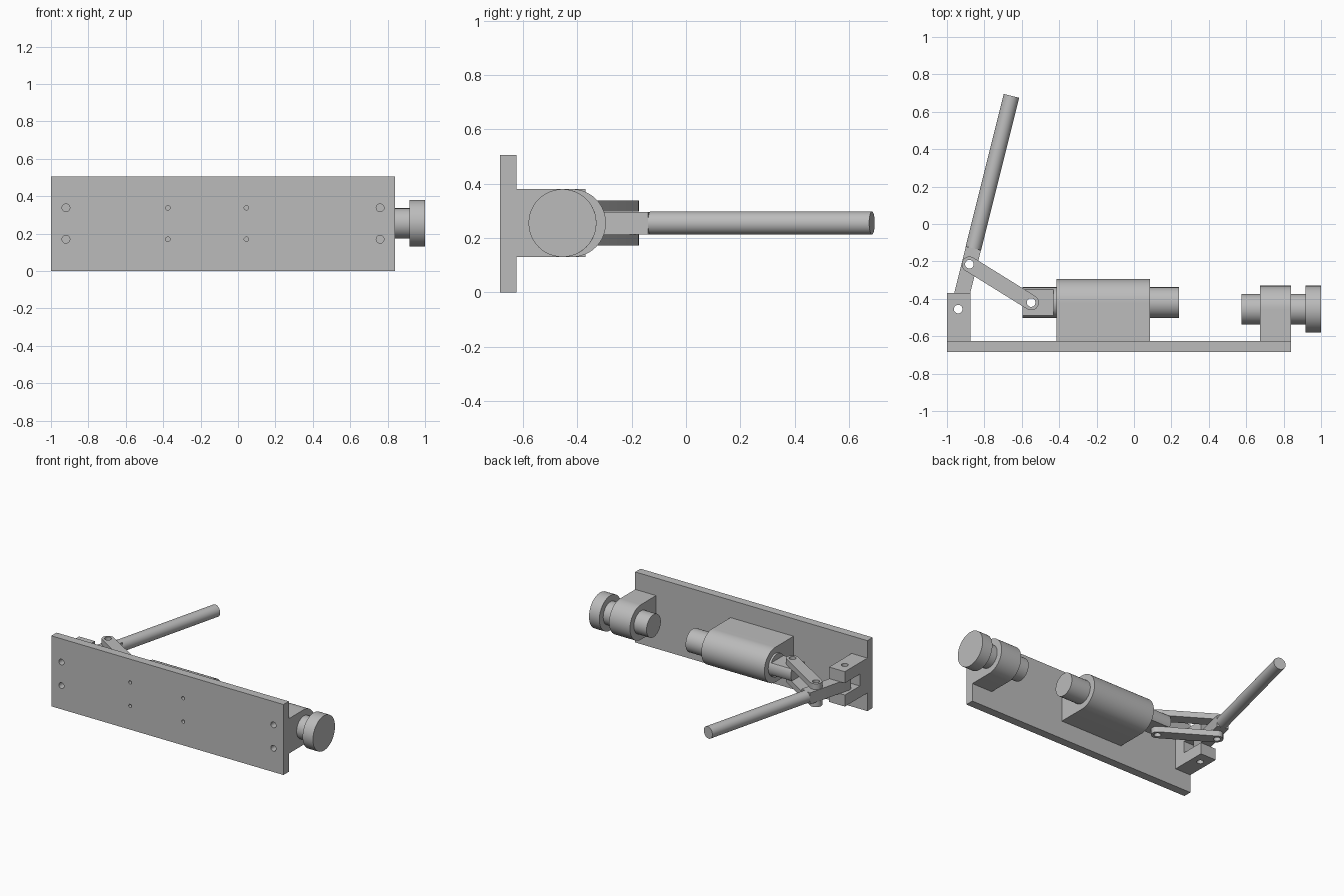
import bpy, bmesh, math
from mathutils import Matrix, Vector

default = bpy.data.objects.get("Cube")
if default:
    bpy.data.objects.remove(default, do_unlink=True)

steel = bpy.data.materials.new("plain_grey")
steel.use_nodes = True
GREY = (0.5, 0.5, 0.5, 1)
steel.diffuse_color = GREY
steel.node_tree.nodes["Principled BSDF"].inputs["Base Color"].default_value = GREY

MID = 0.255             # height of the working axis
HALF = 0.0425           # half thickness of the tongue and lever
X_AXIS = Matrix(((0, 0, 1), (1, 0, 0), (0, 1, 0))).to_4x4()    # profile (y, z) run along x
Y_AXIS = Matrix(((1, 0, 0), (0, 0, -1), (0, 1, 0))).to_4x4()   # profile (x, z) run along -y


def extrude(name, points, low, high, frame=Matrix()):
    """Closed 2D profile extruded from low to high along the frame's third axis."""
    bm = bmesh.new()
    face = bm.faces.new([bm.verts.new((u, v, low)) for u, v in points])
    side = bmesh.ops.extrude_face_region(bm, geom=[face])["geom"]
    bmesh.ops.translate(bm, vec=(0, 0, high - low),
                        verts=[g for g in side if isinstance(g, bmesh.types.BMVert)])
    bm.transform(frame)
    bmesh.ops.recalc_face_normals(bm, faces=bm.faces)
    mesh = bpy.data.meshes.new(name)
    bm.to_mesh(mesh)
    bm.free()
    obj = bpy.data.objects.new(name, mesh)
    bpy.context.collection.objects.link(obj)
    mesh.materials.append(steel)
    return obj


def arc(u, v, r, start=0, sweep=360, n=48):
    count = n if sweep == 360 else n + 1
    return [(u + r * math.cos(math.radians(start + sweep * i / n)),
             v + r * math.sin(math.radians(start + sweep * i / n))) for i in range(count)]


def rect(u0, u1, v0, v1):
    return [(u0, v0), (u1, v0), (u1, v1), (u0, v1)]


def slot(a, b, r):
    """Bar outline with round ends at a and b."""
    angle = math.degrees(math.atan2(b[1] - a[1], b[0] - a[0]))
    return arc(*a, r, angle + 90, 180, 24) + arc(*b, r, angle - 90, 180, 24)


def cut(obj, cutters, operation="DIFFERENCE"):
    bpy.context.view_layer.objects.active = obj
    for cutter in cutters:
        mod = obj.modifiers.new("cut", "BOOLEAN")
        mod.object, mod.operation, mod.solver = cutter, operation, "EXACT"
        bpy.ops.object.modifier_apply(modifier=mod.name)
        bpy.data.objects.remove(cutter, do_unlink=True)


def pin_hole(point, r=0.023):
    return extrude("pin_cutter", arc(*point, r, n=32), 0.05, 0.45)


def cylinder(name, y, r, x0, x1):
    return extrude(name, arc(y, MID, r), x0, x1, X_AXIS)


def round_block(name, y, r, x0, x1):
    """Block with a flat base on the plate and a half-round outer face."""
    outline = [(BACK, MID - r)] + arc(y, MID, r, -90, 180) + [(BACK, MID + r)]
    return extrude(name, outline, x0, x1, X_AXIS)


BACK = -0.625                        # inner face of the mounting plate
PIVOT = Vector((-0.94, -0.455))      # lever pivot in the bracket
JOINT = Vector((-0.88, -0.215))      # link to lever
WRIST = Vector((-0.55, -0.42))       # link to plunger
TIP = Vector((-0.655, 0.685))        # end of the handle

# Mounting plate with screw holes
plate = extrude("mounting_plate", rect(-1, 0.84, 0, 0.505), -BACK, 0.685, Y_AXIS)
for x, r in ((-0.92, 0.021), (0.76, 0.021), (-0.375, 0.012), (0.045, 0.012)):
    cut(plate, [extrude("screw_cutter", arc(x, z, r, n=24), 0.6, 0.7, Y_AXIS)
                for z in (0.17, 0.338)])

# Forked pivot bracket
bracket = extrude("pivot_bracket", rect(-1, -0.875, BACK, -0.37), 0.13, 0.38)
cut(bracket, [extrude("fork_cutter", rect(-1.1, -0.8, -0.54, -0.3), MID - HALF, MID + HALF),
              pin_hole(PIVOT)])

# Guide body and sliding plunger
AXIS_Y = WRIST.y
guide = round_block("plunger_guide", AXIS_Y, 0.125, -0.415, 0.085)
plunger = cylinder("plunger", AXIS_Y, 0.082, -0.595, 0.24)
cut(plunger, [extrude("flat_cutter", rect(-0.7, -0.43, -0.6, -0.2), z0, z1)
              for z0, z1 in ((0.1, MID - HALF), (MID + HALF, 0.4))])
cut(plunger, [pin_hole(WRIST), cylinder("bore_cutter", AXIS_Y, 0.066, 0.12, 0.3)])

# Pair of links
for label, z0 in (("lower_link", MID - HALF - 0.041), ("upper_link", MID + HALF)):
    link = extrude(label, slot(WRIST, JOINT, 0.041), z0, z0 + 0.041)
    cut(link, [pin_hole(WRIST), pin_hole(JOINT)])

# Lever: flat bar at the pivots, round handle beyond
direction = (TIP - PIVOT).normalized()
shoulder = PIVOT + direction * 0.335
normal = Vector((-direction.y, direction.x)) * 0.0415
bar_outline = arc(*PIVOT, 0.0415, math.degrees(math.atan2(direction.y, direction.x)) + 90, 180, 24)
bar_outline += [tuple(shoulder - normal), tuple(shoulder + normal)]
bar = extrude("lever_bar", bar_outline, MID - HALF + 0.001, MID + HALF - 0.001)
cut(bar, [pin_hole(PIVOT), pin_hole(JOINT)])
aim = Vector((direction.x, direction.y, 0)).to_track_quat("Z", "Y").to_matrix().to_4x4()
frame = Matrix.Translation((shoulder.x, shoulder.y, MID)) @ aim
extrude("lever_handle", arc(0, 0, HALF), 0, (TIP - shoulder).length, frame)

# End stop: block, hollow sleeve, neck and knob
STOP_Y = -0.455
round_block("stop_block", STOP_Y, 0.125, 0.675, 0.84)
sleeve = cylinder("stop_sleeve", STOP_Y, 0.081, 0.575, 0.675)
cut(sleeve, [cylinder("bore_cutter", STOP_Y, 0.066, 0.5, 0.7)])
cylinder("stop_neck", STOP_Y, 0.081, 0.84, 0.918)
cylinder("stop_knob", STOP_Y, 0.125, 0.918, 1.0)

# Smooth the round surfaces, keep the edges sharp
bpy.ops.object.select_all(action="DESELECT")
for obj in bpy.context.scene.objects:
    if obj.type == "MESH" and steel.name in obj.data.materials:
        obj.select_set(True)
        bpy.context.view_layer.objects.active = obj
bpy.ops.object.shade_smooth_by_angle(angle=math.radians(30))
